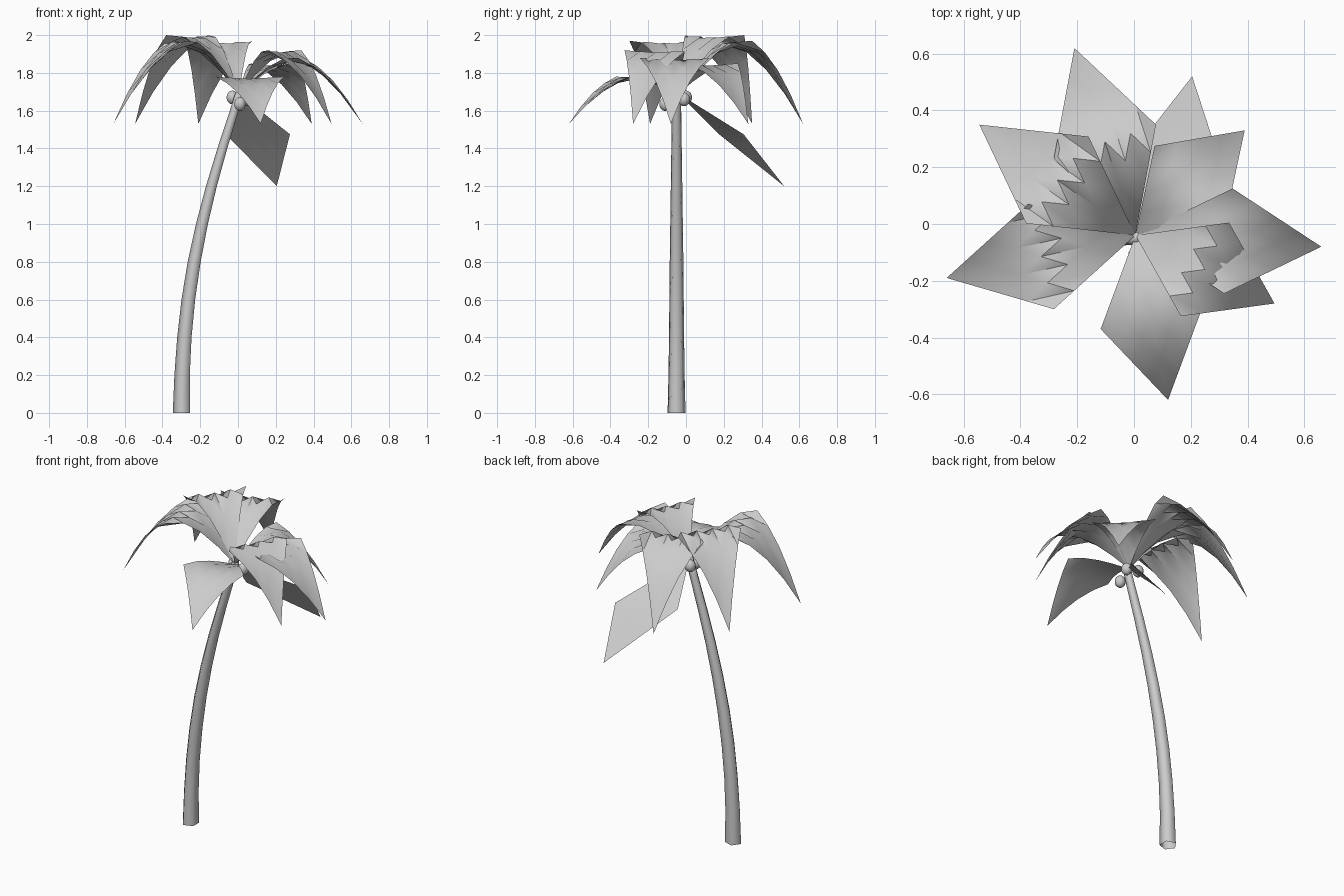
import bpy, bmesh, math
from mathutils import Vector

if "Cube" in bpy.data.objects:
    bpy.data.objects.remove(bpy.data.objects["Cube"])


def make_object(name, bm, smooth_angle):
    bmesh.ops.recalc_face_normals(bm, faces=bm.faces)
    me = bpy.data.meshes.new(name)
    bm.to_mesh(me)
    bm.free()
    ob = bpy.data.objects.new(name, me)
    bpy.context.collection.objects.link(ob)
    bpy.ops.object.select_all(action='DESELECT')
    bpy.context.view_layer.objects.active = ob
    ob.select_set(True)
    bpy.ops.object.shade_smooth_by_angle(angle=math.radians(smooth_angle))
    return ob


# Trunk: five-sided rings along a leaning curve (x, z, radius), open below
path = [(-0.300, 0.0, 0.050), (-0.296, 0.2, 0.045), (-0.284, 0.4, 0.042),
        (-0.263, 0.6, 0.040), (-0.232, 0.8, 0.038), (-0.191, 1.0, 0.035),
        (-0.141, 1.2, 0.032), (-0.083, 1.4, 0.029), (-0.020, 1.6, 0.026),
        (0.010, 1.70, 0.024)]
bm = bmesh.new()
rings = []
for x, z, r in path:
    ring = []
    for k in range(5):
        a = math.radians(180 + 72 * k)
        ring.append(bm.verts.new((x + r * (0.095 + math.cos(a)),
                                  -0.05 + r * math.sin(a), z)))
    rings.append(ring)
for a, b in zip(rings, rings[1:]):
    for k in range(5):
        j = (k + 1) % 5
        bm.faces.new((a[k], a[j], b[j], b[k]))
bm.faces.new(rings[-1])
make_object("trunk", bm, 80)

# Fronds: square cards laid corner to corner, arched from the crown to the tip
CROWN = Vector((0.005, -0.04, 1.69))
N = 4
# Share of the rise up to the middle, then share of the fall to the tip
RISE = (0.0, 0.41, 0.75, 0.97, 1.0)
FALL = (0.0, 0.14, 0.35, 0.64, 1.0)
STRAIGHT = (0.0, 0.25, 0.5, 0.75, 1.0)


def frond(name, tip, half, peak, tip_z=1.53, rise=RISE, fall=FALL, dip=0.012):
    bm = bmesh.new()
    grid = []
    for i in range(N + 1):
        row = []
        for j in range(N + 1):
            s, c = i + j, (i - j) / N
            t = s / (2 * N)
            w = 1 - abs(2 * t - 1)
            if s <= N:
                z = CROWN.z + (peak - CROWN.z) * rise[s]
            else:
                z = peak + (tip_z - peak) * fall[s - N]
            row.append(bm.verts.new((CROWN.x + (tip[0] - CROWN.x) * t + half[0] * c,
                                     CROWN.y + (tip[1] - CROWN.y) * t + half[1] * c,
                                     z - dip * (w - abs(c)))))
        grid.append(row)
    # Each cell is split lengthwise
    for i in range(N):
        for j in range(N):
            a, b = grid[i][j], grid[i + 1][j]
            c, d = grid[i + 1][j + 1], grid[i][j + 1]
            bm.faces.new((a, b, c))
            bm.faces.new((a, c, d))
    make_object(name, bm, 60)


fronds = [
    ((-0.66, -0.19), (0.045, -0.185), 1.97),
    ((-0.545, 0.35), (0.11, 0.153), 2.0),
    ((-0.21, 0.62), (0.18, 0.06), 1.97),
    ((0.39, 0.33), (-0.125, 0.13), 1.85),
    ((0.66, -0.08), (0.015, 0.185), 1.88),
    ((0.495, -0.28), (0.085, 0.165), 1.92),
    ((0.12, -0.62), (-0.18, -0.04), 1.78),
]
for i, (tip, half, peak) in enumerate(fronds):
    frond("frond_%d" % (i + 1), tip, half, peak)

# Drooping frond at the back, almost straight
frond("drooping_frond", (0.205, 0.52), (0.17, 0.065), 1.475, 1.2,
      STRAIGHT, STRAIGHT, 0.0)

# Coconuts under the crown
for i, p in enumerate([(-0.03, 0.0, 1.67), (0.01, -0.11, 1.635), (0.045, -0.01, 1.66)]):
    bm = bmesh.new()
    bmesh.ops.create_uvsphere(bm, u_segments=10, v_segments=7, radius=0.032)
    for v in bm.verts:
        v.co.z *= 1.15
        v.co += Vector(p)
    make_object("coconut_%d" % (i + 1), bm, 60)
